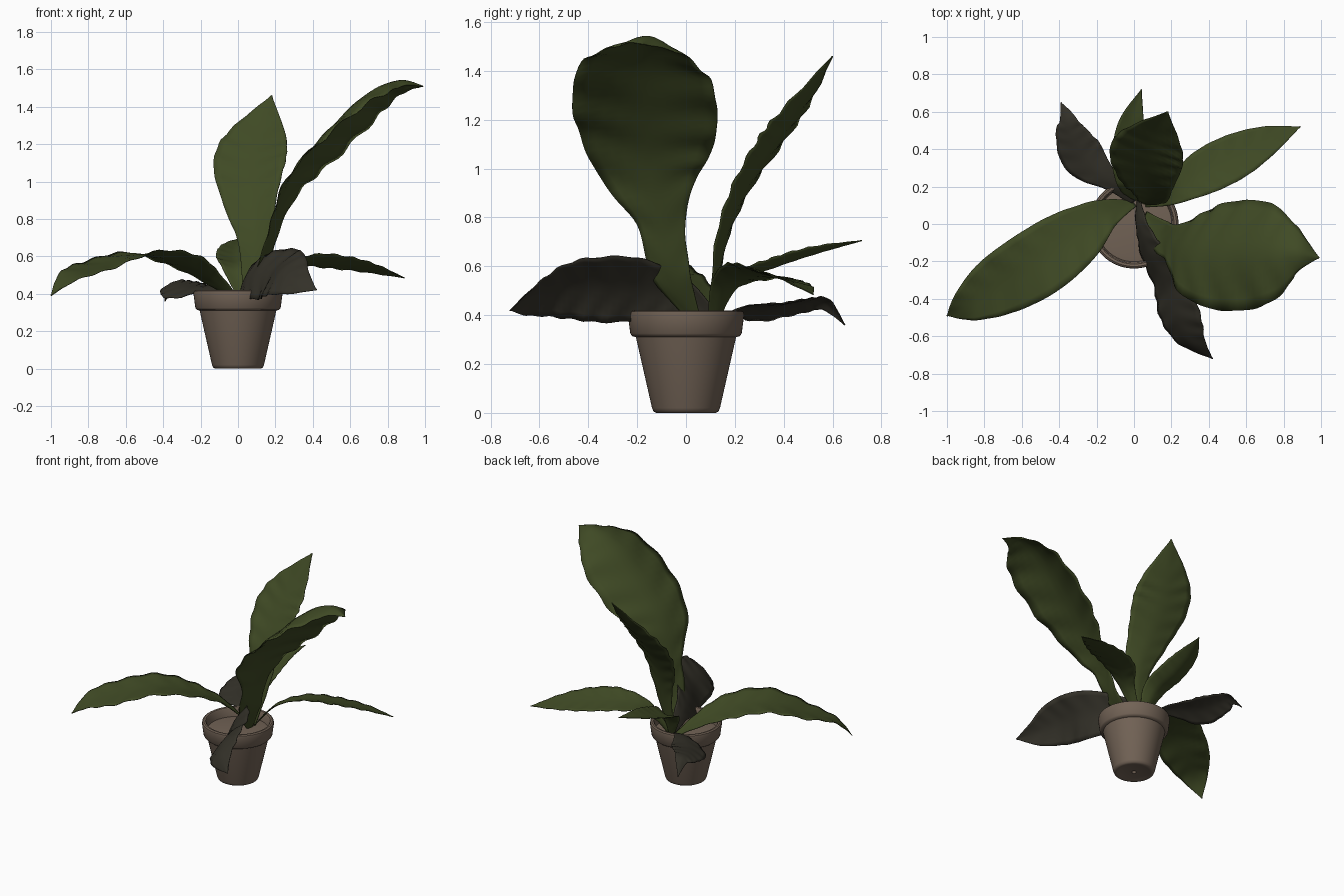
import bpy
import bmesh
import math
from mathutils import Vector

cube = bpy.data.objects.get("Cube")
if cube:
    bpy.data.objects.remove(cube, do_unlink=True)


def make_material(name, colour):
    material = bpy.data.materials.new(name)
    material.use_nodes = True
    material.diffuse_color = (*colour, 1)
    shader = material.node_tree.nodes["Principled BSDF"]
    shader.inputs["Base Color"].default_value = (*colour, 1)
    shader.inputs["Roughness"].default_value = 0.8
    return material


leaf_green = make_material("leaf green", (0.05, 0.068, 0.018))
withered_grey = make_material("withered grey", (0.034, 0.031, 0.022))
clay_brown = make_material("clay brown", (0.168, 0.124, 0.092))


def finish_object(name, mesh_builder, material, angle):
    """Turn a bmesh into a smooth shaded object with one material."""
    mesh = bpy.data.meshes.new(name)
    mesh_builder.to_mesh(mesh)
    mesh_builder.free()
    mesh.materials.append(material)
    obj = bpy.data.objects.new(name, mesh)
    bpy.context.collection.objects.link(obj)
    bpy.ops.object.select_all(action="DESELECT")
    obj.select_set(True)
    bpy.context.view_layer.objects.active = obj
    bpy.ops.object.shade_smooth_by_angle(angle=math.radians(angle))
    return obj


def lathe(name, profile, material, segments=64):
    """Spin a radius and height profile around the z axis."""
    builder = bmesh.new()
    verts = [builder.verts.new((radius, 0, height)) for radius, height in profile]
    edges = [builder.edges.new(pair) for pair in zip(verts, verts[1:])]
    bmesh.ops.spin(builder, geom=verts + edges, axis=(0, 0, 1), cent=(0, 0, 0),
                   angle=math.tau, steps=segments)
    bmesh.ops.remove_doubles(builder, verts=builder.verts, dist=0.0005)
    bmesh.ops.recalc_face_normals(builder, faces=builder.faces)
    return finish_object(name, builder, material, 40)


def spline(points, position):
    """Catmull-Rom point, with position counted in segments."""
    last = len(points) - 1
    index = min(int(position), last - 1)
    t = position - index
    before, start = points[max(index - 1, 0)], points[index]
    end, after = points[index + 1], points[min(index + 2, last)]
    return 0.5 * (2 * start + (end - before) * t
                  + (2 * before - 5 * start + 4 * end - after) * t * t
                  + (3 * start - before - 3 * end + after) * t ** 3)


def leaf(name, rows, side_start, side_end, cups, material=leaf_green, ripple=0.035):
    """Blade along a midrib; each row holds x, y, z and half width.

    The side direction and the cup of the blade change from base to tip."""
    points = [Vector(row) for row in rows]
    first_side, last_side = Vector(side_start), Vector(side_end)
    steps, half_columns = 8 * (len(rows) - 1), 5
    builder = bmesh.new()
    grid = []
    for step in range(steps + 1):
        fraction = step / steps
        position = fraction * (len(rows) - 1)
        here = spline(points, position)
        ahead = spline(points, min(position + 0.05, len(rows) - 1))
        behind = spline(points, max(position - 0.05, 0))
        tangent = (ahead - behind).to_3d().normalized()
        side = first_side.lerp(last_side, fraction)
        side = (side - tangent * side.dot(tangent)).normalized()
        normal = tangent.cross(side)
        half = max(here.w, 0.003)
        cup = cups[0] + (cups[1] - cups[0]) * fraction
        line = []
        for column in range(-half_columns, half_columns + 1):
            u = column / half_columns
            # cupped blade, grooved midrib and slanted vein ripples
            wave = math.sin(fraction * 60 - abs(u) * 4) * ripple * abs(u)
            lift = cup * abs(u) ** 1.5 + wave
            line.append(builder.verts.new(
                here.to_3d() + side * half * u + normal * half * lift))
        grid.append(line)
    for lower, upper in zip(grid, grid[1:]):
        for i in range(2 * half_columns):
            builder.faces.new((lower[i], upper[i], upper[i + 1], lower[i + 1]))
    bmesh.ops.recalc_face_normals(builder, faces=builder.faces)
    obj = finish_object(name, builder, material, 60)
    thickness = obj.modifiers.new("thickness", "SOLIDIFY")
    thickness.thickness = 0.004
    thickness.offset = 0
    return obj


# Pot with a drain hole, a heavy rounded rim and a ledge inside
lathe("pot", [
    (0.015, 0.03), (0.015, 0.004), (0.1, 0.004), (0.11, 0), (0.122, 0), (0.133, 0.006),
    (0.139, 0.02), (0.205, 0.31), (0.22, 0.314), (0.228, 0.325), (0.238, 0.4),
    (0.236, 0.414), (0.227, 0.42), (0.214, 0.418), (0.208, 0.41),
    (0.2, 0.34), (0.185, 0.33), (0.13, 0.03), (0.015, 0.03)], clay_brown)

# Soil filling the pot
lathe("soil", [(0, 0.365), (0.17, 0.36), (0.203, 0.355), (0.19, 0.335), (0, 0.335)],
      clay_brown)

# Tall leaves
leaf("broad_left_leaf", [
    (0.06, 0.05, 0.36, 0.02), (0.14, -0.06, 0.56, 0.085), (0.2, -0.1, 0.78, 0.105),
    (0.29, -0.15, 1.02, 0.23), (0.46, -0.155, 1.24, 0.3), (0.68, -0.15, 1.46, 0.27),
    (0.86, -0.15, 1.54, 0.135), (0.99, -0.18, 1.51, 0)],
    (0.35, 1, -0.15), (0.03, 1, -0.1), (0.12, -0.5))
leaf("upright_back_leaf", [
    (0.05, 0.11, 0.36, 0.02), (0.09, 0.155, 0.68, 0.09), (0.07, 0.24, 0.9, 0.15),
    (0.07, 0.37, 1.1, 0.2), (0.11, 0.47, 1.25, 0.16), (0.18, 0.6, 1.46, 0)],
    (-1, 0.25, 0), (-1, 0.25, -0.1), (0.2, 0.1))

# Low arching leaves
leaf("long_right_leaf", [
    (0, 0.11, 0.36, 0.02), (-0.16, 0.05, 0.49, 0.09), (-0.32, -0.07, 0.575, 0.16),
    (-0.52, -0.21, 0.61, 0.185), (-0.74, -0.34, 0.545, 0.16),
    (-0.9, -0.44, 0.49, 0.09), (-1, -0.49, 0.39, 0)],
    (0.5, -0.85, 0.4), (0.5, -0.85, -0.35), (0.1, 0.05))
leaf("back_left_leaf", [
    (0.06, 0.11, 0.36, 0.02), (0.2, 0.16, 0.52, 0.06), (0.36, 0.265, 0.57, 0.12),
    (0.54, 0.36, 0.56, 0.125), (0.72, 0.45, 0.53, 0.08), (0.89, 0.52, 0.485, 0)],
    (-0.47, 0.88, -0.3), (-0.47, 0.88, -0.2), (0.15, 0))
leaf("small_back_leaf", [
    (0.03, 0.13, 0.36, 0.02), (0, 0.21, 0.53, 0.08), (-0.02, 0.36, 0.595, 0.095),
    (-0.01, 0.54, 0.655, 0.07), (0.04, 0.72, 0.705, 0)],
    (-1, 0, -0.1), (-1, 0, -0.2), (0.3, 0.25))

# Withered leaves
leaf("withered_front_leaf", [
    (0.02, 0.13, 0.37, 0.02), (0.03, 0, 0.47, 0.07), (0.08, -0.15, 0.5, 0.13),
    (0.18, -0.33, 0.52, 0.165), (0.23, -0.5, 0.52, 0.155), (0.3, -0.63, 0.48, 0.1),
    (0.42, -0.72, 0.42, 0)],
    (0.3, 0, 1), (0.8, 0.1, 0.5), (-0.1, -0.2), withered_grey)
leaf("withered_back_leaf", [
    (0, 0.12, 0.37, 0.02), (-0.12, 0.22, 0.43, 0.05), (-0.27, 0.35, 0.43, 0.12),
    (-0.34, 0.48, 0.45, 0.09), (-0.365, 0.57, 0.45, 0.045), (-0.39, 0.65, 0.36, 0)],
    (-0.8, -0.6, -0.2), (-0.8, -0.4, -0.5), (-0.1, -0.2), withered_grey)
